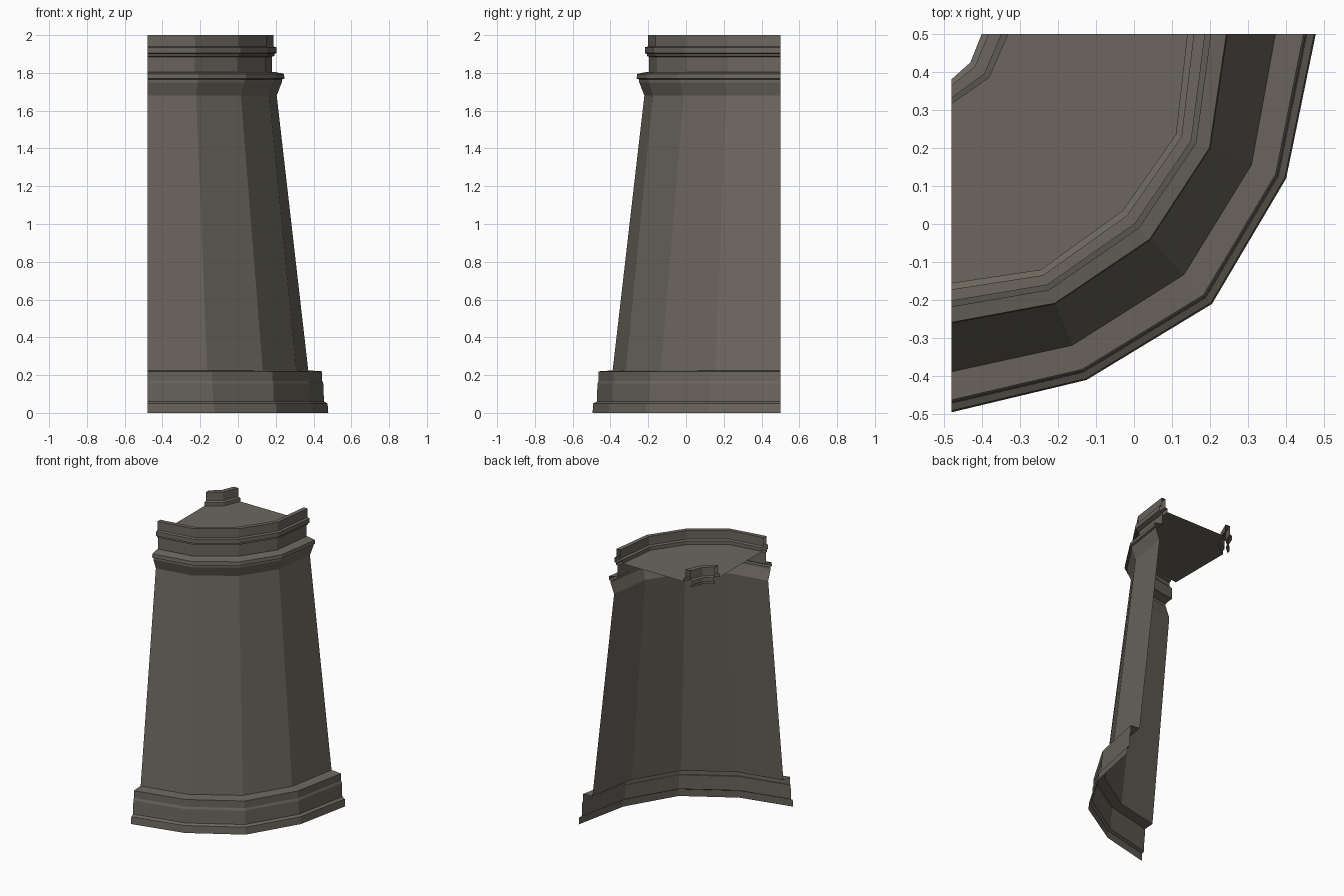
import bpy, bmesh

if "Cube" in bpy.data.objects:
    bpy.data.objects.remove(bpy.data.objects["Cube"])

stone = bpy.data.materials.new("warm grey stone")
stone.diffuse_color = (0.15, 0.135, 0.113, 1)
stone.use_nodes = True
stone.node_tree.nodes["Principled BSDF"].inputs["Base Color"].default_value = stone.diffuse_color

# Plan outlines of the quarter tower (outer and inner extremes); every ring blends between them
OUTER = [(-.48, -.495), (-.125, -.41), (.205, -.21), (.4, .12), (.478, .5)]
INNER = [(-.48, -.155), (-.245, -.12), (-.03, .035), (.11, .235), (.14, .5)]
# Plan outlines of the small parapet around the central opening
HOLE_OUT = [(-.48, .315), (-.38, .385), (-.33, .5)]
HOLE_IN = [(-.48, .38), (-.43, .425), (-.40, .5)]


def ring(a, b, t, z):
    return [(p[0] + (q[0] - p[0]) * t, p[1] + (q[1] - p[1]) * t, z) for p, q in zip(a, b)]


def make(name, bm):
    me = bpy.data.meshes.new(name)
    bm.to_mesh(me)
    bm.free()
    me.materials.append(stone)
    ob = bpy.data.objects.new(name, me)
    bpy.context.collection.objects.link(ob)


def sweep(name, a, b, profile):
    bm = bmesh.new()
    rows = [[bm.verts.new(c) for c in ring(a, b, t, z)] for t, z in profile]
    for lo, hi in zip(rows, rows[1:]):
        for i in range(len(lo) - 1):
            bm.faces.new((lo[i], lo[i + 1], hi[i + 1], hi[i]))
    make(name, bm)


def wall(name, profile):
    # profile given as (x on the right-hand cut edge, z)
    sweep(name, OUTER, INNER, [((.478 - x) / .338, z) for x, z in profile])


# Plinth, tapered shaft, flared string course, neck
wall("plinth", [(.478, 0), (.474, .05), (.455, .06), (.452, .155), (.446, .17), (.446, .22), (.372, .225)])
wall("shaft", [(.372, .225), (.205, 1.68)])
wall("string_course", [(.205, 1.68), (.232, 1.75), (.232, 1.765), (.246, 1.77), (.243, 1.795), (.195, 1.805)])
wall("neck", [(.195, 1.805), (.18, 1.805), (.18, 1.885)])
# Parapet with moulding on both faces
wall("parapet", [(.18, 1.885), (.192, 1.89), (.192, 1.9), (.203, 1.905), (.203, 1.935), (.187, 1.94),
                 (.187, 2), (.157, 2), (.157, 1.94), (.14, 1.935), (.14, 1.91)])
# Parapet around the central opening
sweep("inner_parapet", HOLE_OUT, HOLE_IN, [(0, 1.91), (0, 1.935), (.25, 1.94), (.25, 2), (.75, 2),
                                           (.75, 1.94), (1, 1.935), (1, 1.905), (.8, 1.9), (.8, 1.885)])
# Floor
bm = bmesh.new()
outline = ring(INNER, INNER, 0, 1.91) + ring(HOLE_OUT, HOLE_OUT, 0, 1.91)[::-1]
bm.faces.new([bm.verts.new(c) for c in outline])
make("floor", bm)
